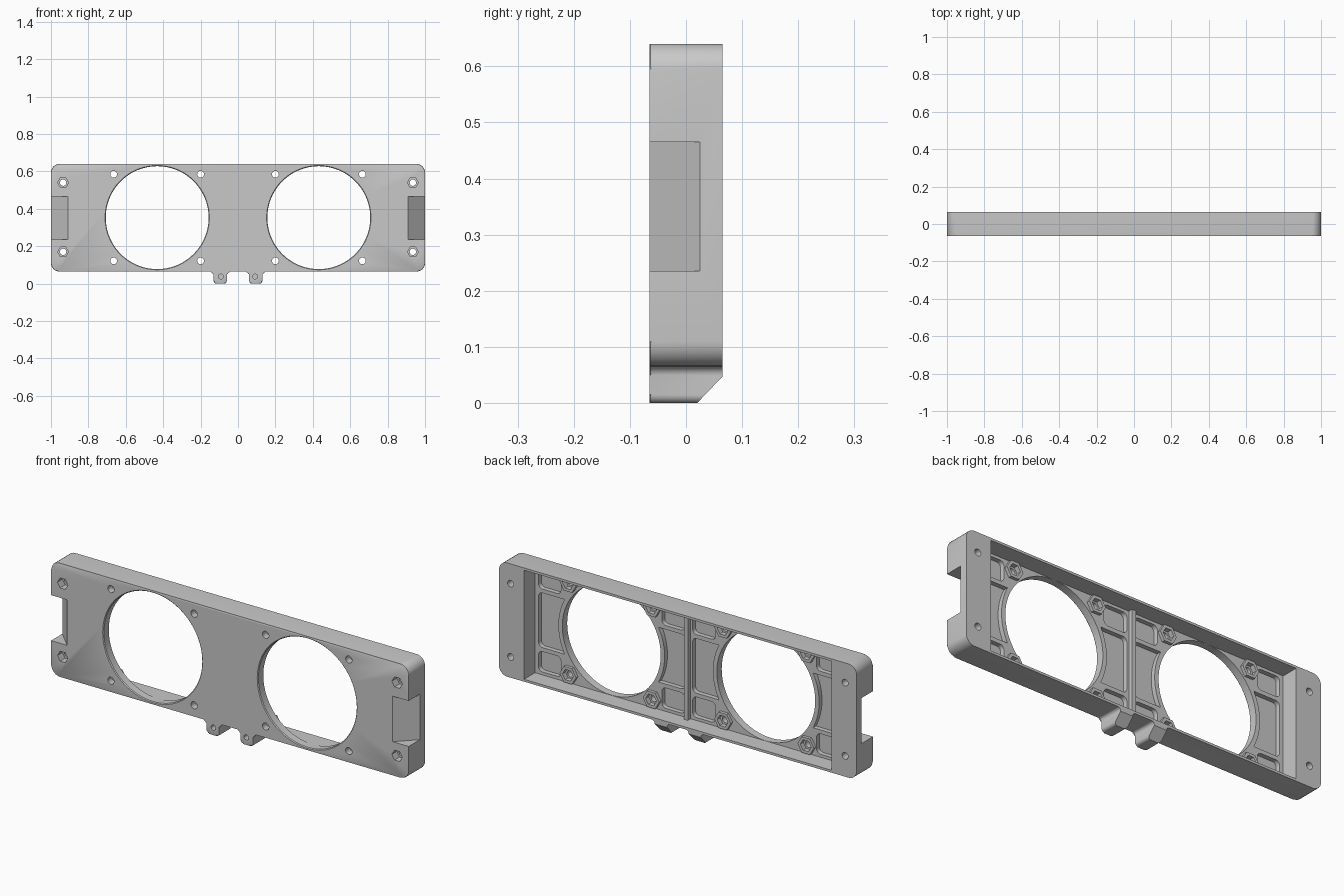
import bpy, bmesh, math
from mathutils import Vector

if "Cube" in bpy.data.objects:
    bpy.data.objects.remove(bpy.data.objects["Cube"])

FRONT, BACK = -0.065, 0.065
FRAME, PANEL = -0.022, -0.045      # levels of the ribs and the thin skin
MID_Z, FAN_X, FAN_R = 0.353, 0.432, 0.275
SCREWS = [(s * x, z) for s in (-1, 1) for x in (0.2, 0.665) for z in (0.122, 0.585)]
END_HOLES = [(s * 0.935, z) for s in (-1, 1) for z in (0.17, 0.54)]

plastic = bpy.data.materials.new("grey plastic")
plastic.use_nodes = True
grey = (0.58, 0.58, 0.58, 1)
plastic.diffuse_color = grey
plastic.node_tree.nodes["Principled BSDF"].inputs["Base Color"].default_value = grey


def fillet(corners, steps=6):
    """Round each (a, b, radius) corner of a closed outline."""
    out = []
    for i, (a, b, r) in enumerate(corners):
        p = Vector((a, b))
        u = (Vector(corners[i - 1][:2]) - p).normalized()
        v = (Vector(corners[(i + 1) % len(corners)][:2]) - p).normalized()
        half = u.angle(v) / 2
        centre = p + (u + v).normalized() * r / math.sin(half)
        start = p + u * r / math.tan(half) - centre
        end = p + v * r / math.tan(half) - centre
        for k in range(steps + 1):
            out.append(centre + start.lerp(end, k / steps).normalized() * r)
    return out


def rounded(x0, x1, z0, z1, r):
    return fillet([(x0, z0, r), (x1, z0, r), (x1, z1, r), (x0, z1, r)])


def rect(x0, x1, z0, z1):
    return [(x0, z0), (x1, z0), (x1, z1), (x0, z1)]


def ring(x, z, r, n=24):
    return [(x + r * math.cos(math.tau * k / n), z + r * math.sin(math.tau * k / n))
            for k in range(n)]


def prism(name, loop, lo, hi, axis="y", end_loop=None, bevel=0):
    """Extrude a closed outline along one axis, optionally to a second outline."""
    place = {"x": lambda p, d: (d, p[0], p[1]),
             "y": lambda p, d: (p[0], d, p[1]),
             "z": lambda p, d: (p[0], p[1], d)}[axis]
    bm = bmesh.new()
    a = [bm.verts.new(place(p, lo)) for p in loop]
    b = [bm.verts.new(place(p, hi)) for p in (end_loop or loop)]
    face = bm.faces.new(a)
    bm.faces.new(b[::-1])
    for i in range(len(a)):
        j = (i + 1) % len(a)
        bm.faces.new((a[j], a[i], b[i], b[j]))
    if bevel:
        bmesh.ops.bevel(bm, geom=list(face.edges), offset=bevel, segments=2,
                        profile=0.5, affect="EDGES")
    bmesh.ops.recalc_face_normals(bm, faces=bm.faces)
    mesh = bpy.data.meshes.new(name)
    bm.to_mesh(mesh)
    bm.free()
    mesh.materials.append(plastic)
    obj = bpy.data.objects.new(name, mesh)
    bpy.context.collection.objects.link(obj)
    return obj


def combine(target, tools, operation):
    """Bake booleans into the target and discard the tools."""
    for tool in tools:
        mod = target.modifiers.new("cut", "BOOLEAN")
        mod.operation, mod.solver, mod.object = operation, "EXACT", tool
    bpy.context.view_layer.update()
    graph = bpy.context.evaluated_depsgraph_get()
    baked = bpy.data.meshes.new_from_object(target.evaluated_get(graph))
    target.modifiers.clear()
    target.data = baked
    for tool in tools:
        bpy.data.objects.remove(tool)


# Outer shell with two mounting tabs below
half = [(0.06, 0.065, 0.015), (0.06, 0, 0.015), (0.13, 0, 0.015),
        (0.13, 0.065, 0.015), (1, 0.065, 0.045), (1, 0.64, 0.045)]
outline = half + [(-x, z, r) for x, z, r in reversed(half)]
bezel = prism("bezel_frame", fillet(outline), FRONT, BACK, bevel=0.005)

# Rear pocket, sloped tab backs and wedge notches in the ends
cuts = [prism("pocket", rect(-0.86, 0.86, 0.077, 0.628), FRAME, 0.1),
        prism("tab_slope", [(0.01, -0.0104), (0.08, 0.0627), (0.08, -0.0104)],
              -0.2, 0.2, "x")]
for s in (-1, 1):
    cuts.append(prism("notch", [(s * 0.9, -0.075), (s * 1.01, 0.035), (s * 1.01, -0.075)],
                      0.235, 0.465, "z"))
combine(bezel, cuts, "DIFFERENCE")

# Recessed panels between the ribs, kept clear of the fan rings
panels = []
rows = [(0.092, 0.195, 0.15, 0.715), (0.215, 0.491, 0.21, 0.66), (0.511, 0.614, 0.15, 0.715)]
for s in (-1, 1):
    for z0, z1, inner, outer in rows:
        for x0, x1 in ((0.022, inner), (outer, 0.84)):
            lo, hi = sorted((s * x0, s * x1))
            panel = prism("panel", rounded(lo, hi, z0, z1, 0.022), PANEL, 0)
            keep = [prism("keep", ring(s * FAN_X, MID_Z, FAN_R + 0.022, 96), -0.1, 0.1)]
            combine(panel, keep, "DIFFERENCE")
            panels.append(panel)
combine(bezel, panels, "DIFFERENCE")

# Centre rib and hexagonal nut bosses
adds = [prism("rib", rect(-0.01, 0.01, 0.07, 0.635), -0.04, 0)]
adds += [prism("boss", ring(x, z, 0.046, 6), -0.04, -0.006) for x, z in SCREWS]
combine(bezel, adds, "UNION")

# Fan openings with a small front chamfer, and every screw hole
holes = []
for s in (-1, 1):
    x = s * FAN_X
    holes.append(prism("fan", ring(x, MID_Z, FAN_R, 96), -0.1, 0.02))
    holes.append(prism("fan_edge", ring(x, MID_Z, FAN_R + 0.006, 96), FRONT - 0.002,
                       FRONT + 0.006, end_loop=ring(x, MID_Z, FAN_R - 0.002, 96)))
    holes.append(prism("tab_hole", ring(s * 0.092, 0.038, 0.013), -0.1, -0.01))
for x, z in SCREWS:
    holes.append(prism("screw", ring(x, z, 0.018), -0.1, 0.03))
    holes.append(prism("nut", ring(x, z, 0.03, 6), -0.03, 0.03))
for x, z in END_HOLES:
    holes.append(prism("end_screw", ring(x, z, 0.017), -0.1, 0.1))
    holes.append(prism("end_nut", ring(x, z, 0.029, 6), -0.1, -0.025))
combine(bezel, holes, "DIFFERENCE")

# Smooth the curves, keep the edges crisp
bpy.ops.object.select_all(action="DESELECT")
bezel.select_set(True)
bpy.context.view_layer.objects.active = bezel
bpy.ops.object.shade_smooth_by_angle(angle=math.radians(30))
